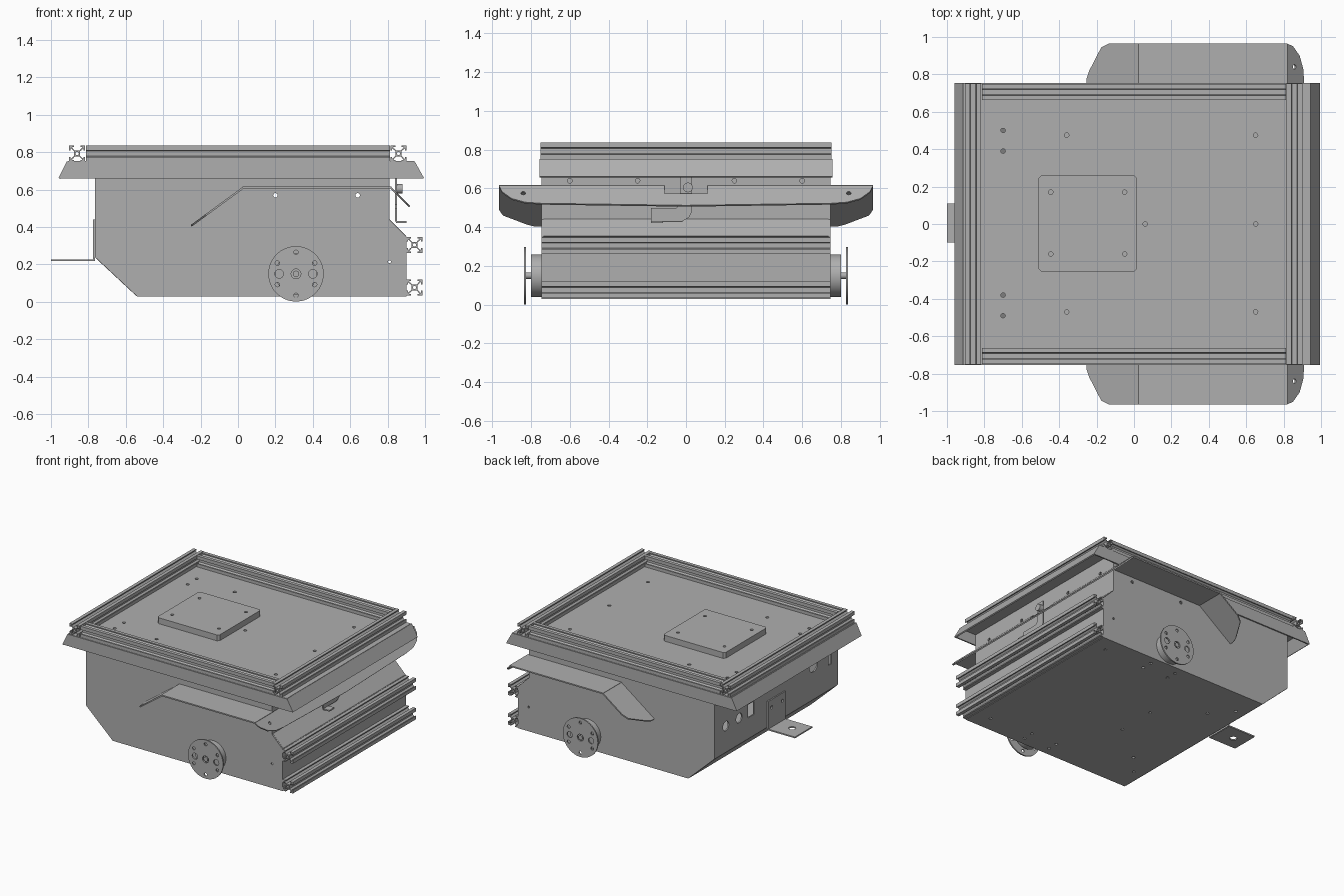
import bpy, bmesh
from math import cos, sin, tau, radians
from mathutils import Vector, Matrix

cube = bpy.data.objects.get("Cube")
if cube:
    bpy.data.objects.remove(cube)

metal = bpy.data.materials.new("grey_metal")
metal.use_nodes = True
grey = (0.43, 0.43, 0.43, 1)
metal.diffuse_color = grey
metal.node_tree.nodes["Principled BSDF"].inputs["Base Color"].default_value = grey

X, Y, Z = Vector((1, 0, 0)), Vector((0, 1, 0)), Vector((0, 0, 1))
SHEET = 0.01
parts = []


def circle(cx, cy, r, n=12):
    return [(cx + r * cos(tau * i / n), cy + r * sin(tau * i / n)) for i in range(n)]


def box(x0, y0, x1, y1):
    return [(x0, y0), (x1, y0), (x1, y1), (x0, y1)]


def plate(name, outline, thick, origin, u, v, holes=()):
    """Flat outline with holes, thickened about the plane through origin along u and v."""
    curve = bpy.data.curves.new(name, "CURVE")
    curve.dimensions = "2D"
    curve.fill_mode = "BOTH"
    curve.extrude = thick / 2
    for loop in [outline, *holes]:
        s = curve.splines.new("POLY")
        s.points.add(len(loop) - 1)
        for p, (a, b) in zip(s.points, loop):
            p.co = (a, b, 0, 1)
        s.use_cyclic_u = True
    temp = bpy.data.objects.new(name + "_curve", curve)
    mesh = bpy.data.meshes.new_from_object(temp)
    bpy.data.objects.remove(temp)
    u, v = Vector(u).normalized(), Vector(v).normalized()
    m = Matrix((u, v, u.cross(v))).transposed().to_4x4()
    m.translation = Vector(origin)
    mesh.transform(m)
    bm = bmesh.new()
    bm.from_mesh(mesh)
    bmesh.ops.remove_doubles(bm, verts=bm.verts, dist=1e-5)
    bmesh.ops.recalc_face_normals(bm, faces=bm.faces)
    bm.to_mesh(mesh)
    bm.free()
    mesh.materials.clear()
    mesh.materials.append(metal)
    obj = bpy.data.objects.new(name, mesh)
    bpy.context.collection.objects.link(obj)
    parts.append(obj)
    return obj


def panel(name, p, q, half, holes=()):
    """Sheet across y between two (x, z) points."""
    a, b = Vector((p[0], 0, p[1])), Vector((q[0], 0, q[1]))
    return plate(name, box(-half, 0, half, (b - a).length), SHEET, a, Y, b - a, holes)


# Slotted extrusion section, one side turned four times
def rail_section(h=0.043):
    side = [(1, 1), (.4, 1), (.4, .82), (.68, .82), (.3, .38),
            (-.3, .38), (-.68, .82), (-.4, .82), (-.4, 1)]
    pts = []
    for k in range(4):
        c, s = round(cos(k * tau / 4)), round(sin(k * tau / 4))
        pts += [((a * c - b * s) * h, (a * s + b * c) * h) for a, b in side]
    return pts


def rail(name, centre, length, along):
    u, v = (X, Z) if along == "y" else (Y, Z)
    plate(name, rail_section(), length, centre, u, v, [circle(0, 0, 0.009)])


# Body side walls
side_outline = [(-.54, .03), (.9, .03), (.9, .35), (.81, .44),
                (.81, .745), (-.765, .745), (-.765, .24)]
for s, tag in ((1, "back"), (-1, "front")):
    plate(tag + "_side_wall", side_outline, SHEET, (0, s * .74, 0), X, Z,
          [circle(.2, .57, .012), circle(.64, .57, .012), circle(.81, .215, .008)])

# Floor and end panels
floor_holes = [circle(s * y, .9 - x, .011) for s in (1, -1)
               for x, y in ((.2, .6), (.42, .6), (.2, .68), (.42, .68),
                            (.78, .62), (-.02, .15), (-.33, .4), (-.46, .55))]
panel("floor", (.9, .035), (-.54, .035), .735, floor_holes)
panel("floor_ramp", (-.54, .035), (-.76, .24), .735)
panel("left_end_wall", (-.76, .24), (-.76, .745), .735,
      [circle(.61, .2, .036, 20), circle(.45, .2, .036, 20), box(.27, .16, .34, .26),
       circle(-.45, .26, .05, 24), box(-.67, .19, -.63, .33)])
panel("right_lower_wall", (.895, .03), (.895, .35), .735)
panel("right_slope_wall", (.895, .35), (.805, .44), .735)
panel("right_upper_wall", (.805, .44), (.805, .745), .735,
      [circle(y, .2, .012) for y in (-.6, -.25, .25, .6)])

# Deck with sloping end skirts and upright side skirts
deck_holes = [circle(x, y, .012) for x, y in
              ((-.7, .5), (-.7, .39), (-.7, -.38), (-.7, -.49), (-.36, .475),
               (.65, .475), (.65, 0), (.06, 0), (-.36, -.47), (.65, -.47))]
plate("deck", box(-.91, -.75, .94, .75), SHEET, (0, 0, .747), X, Y, deck_holes)
panel("right_skirt", (.94, .75), (.99, .66), .755)
panel("left_skirt", (-.91, .75), (-.955, .66), .755)
for s, tag in ((1, "back"), (-1, "front")):
    plate(tag + "_skirt", [(-.955, .66), (.99, .66), (.94, .75), (-.91, .75)],
          SHEET, (0, s * .75, 0), X, Z)

# Raised mounting plate on the deck
x0, x1, y0, y1, c = -.51, .015, -.255, .26, .015
plate("mounting_plate",
      [(x0 + c, y0), (x1 - c, y0), (x1, y0 + c), (x1, y1 - c),
       (x1 - c, y1), (x0 + c, y1), (x0, y1 - c), (x0, y0 + c)],
      .045, (0, 0, .775), X, Y,
      [circle(x, y, .012) for x in (-.445, -.05) for y in (-.16, .17)])

# Deck frame rails and bumper rails
for s, tag in ((1, "back"), (-1, "front")):
    rail(tag + "_frame_rail", (0, s * .705, .793), 1.625, "x")
rail("left_frame_rail", (-.86, 0, .793), 1.5, "y")
rail("right_frame_rail", (.858, 0, .793), 1.5, "y")
rail("upper_bumper_rail", (.943, 0, .305), 1.49, "y")
rail("lower_bumper_rail", (.943, 0, .077), 1.49, "y")

# Fenders: flat top and a drooping tip with trimmed outer corner
for s, tag in ((1, "back"), (-1, "front")):
    plate(tag + "_fender_top", box(.025, .745, .82, .965), SHEET,
          (0, 0, .612), X, Y * s)
    plate(tag + "_fender_tip",
          [(0, .745), (0, .965), (.2, .965), (.25, .945), (.33, .82),
           (.347, .78), (.347, .745)], SHEET,
          (.03, 0, .612), (-.28, 0, -.205), Y * s)

# Sloping nose sheet between the fenders, notched for the switch
half = [(.11, .06), (.11, 0), (.965, 0), (.95, .045), (.9, .095),
        (.83, .122), (.75, .13)]
nose = half + [(0, .145)] + [(-a, b) for a, b in reversed(half)]
plate("nose_sheet", nose, SHEET, (.815, 0, .612), Y, (.1, 0, -.1),
      [circle(y, .056, .012) for y in (-.84, .84)])

# Switch bracket
plate("switch_bracket",
      [(-.03, .66), (.03, .66), (.03, .48), (.015, .45), (-.02, .43), (-.18, .43),
       (-.18, .5), (-.05, .5), (-.03, .52)], SHEET, (.845, 0, 0), Y, Z)
plate("switch_lip", box(.845, -.18, .9, -.12), SHEET, (0, 0, .427), X, Y)
plate("switch_knob", circle(.01, .605, .025, 24), .03, (.865, 0, 0), Y, Z)

# Tow tab on the left end
plate("tab_upright", box(-.1, .22, .11, .44), SHEET, (-.77, 0, 0), Y, Z,
      [circle(-.06, .38, .012), circle(.07, .38, .012)])
plate("tab_foot", box(-1, -.1, -.77, .11), SHEET, (0, 0, .223), X, Y,
      [circle(-.9, 0, .025, 16)])

# Drive hubs
hx, hz = .31, .15
hub_holes = [circle(.115 * cos(a), .115 * sin(a), .012)
             for a in (radians(30 + 60 * k) for k in range(6))]
hub_holes += [circle(x, 0, .023, 16) for x in (-.09, .09)]
hub_holes.append(circle(0, 0, .026, 20))
for s, tag in ((1, "back"), (-1, "front")):
    plate(tag + "_motor", circle(0, 0, .11, 48), .06, (hx, s * .77, hz), X, Z)
    plate(tag + "_axle", circle(0, 0, .017, 20), .04, (hx, s * .815, hz), X, Z)
    plate(tag + "_hub_disc", circle(0, 0, .148, 64), SHEET, (hx, s * .831, hz),
          X, Z, hub_holes)

# Smooth the round parts while keeping edges sharp
bpy.ops.object.select_all(action="DESELECT")
for obj in parts:
    obj.select_set(True)
bpy.context.view_layer.objects.active = parts[0]
bpy.ops.object.shade_smooth_by_angle(angle=radians(25))
